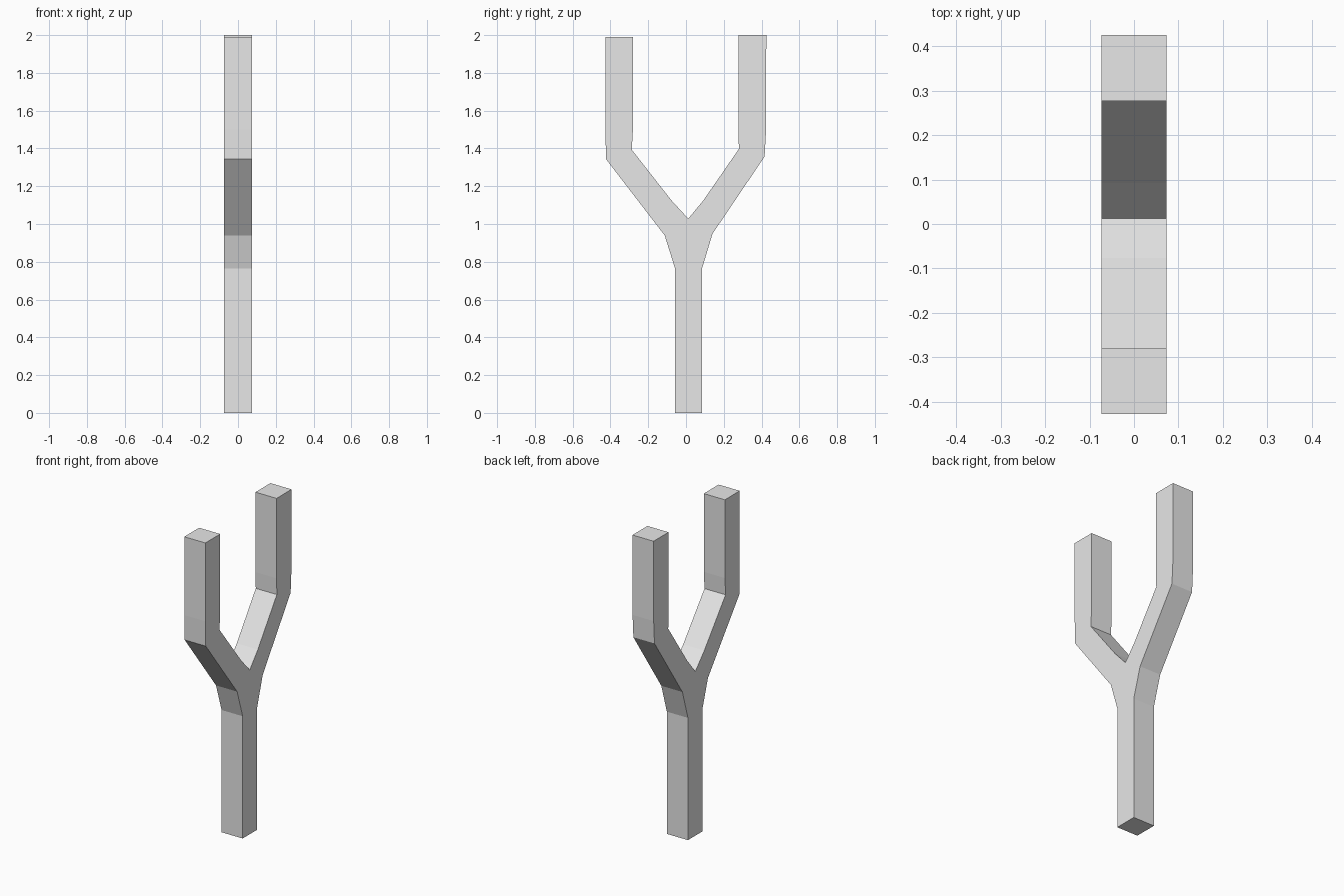
import bpy, bmesh

if "Cube" in bpy.data.objects:
    bpy.data.objects.remove(bpy.data.objects["Cube"])

HALF_WIDTH = 0.073

# Y-shaped fork outline as (y, z)
outline = [
    (-0.058, 0), (0.085, 0), (0.085, 0.765),            # handle
    (0.14, 0.948), (0.416, 1.357), (0.424, 1.50),       # rear arm, outside
    (0.425, 2.0), (0.277, 2.0),                         # rear tip
    (0.277, 1.50), (0.28, 1.397), (0.092, 1.125),       # rear arm, inside
    (0.012, 1.028),                                     # crotch
    (-0.077, 1.125), (-0.287, 1.393), (-0.281, 1.50),   # front arm, inside
    (-0.28, 1.99), (-0.427, 1.99),                      # front tip
    (-0.427, 1.50), (-0.423, 1.343), (-0.113, 0.94),    # front arm, outside
    (-0.058, 0.765),
]

grey = bpy.data.materials.new("light_grey")
grey.diffuse_color = (0.8, 0.8, 0.8, 1)
grey.use_nodes = True
grey.node_tree.nodes["Principled BSDF"].inputs["Base Color"].default_value = grey.diffuse_color

# Extrude the outline across the width
bm = bmesh.new()
side = bm.faces.new([bm.verts.new((-HALF_WIDTH, y, z)) for y, z in outline])
extruded = bmesh.ops.extrude_face_region(bm, geom=[side], use_keep_orig=True)
bmesh.ops.translate(bm, vec=(2 * HALF_WIDTH, 0, 0),
                    verts=[g for g in extruded["geom"] if isinstance(g, bmesh.types.BMVert)])
bmesh.ops.recalc_face_normals(bm, faces=bm.faces)

mesh = bpy.data.meshes.new("forked_handle")
bm.to_mesh(mesh)
bm.free()
mesh.materials.append(grey)
fork = bpy.data.objects.new("forked_handle", mesh)
bpy.context.collection.objects.link(fork)
